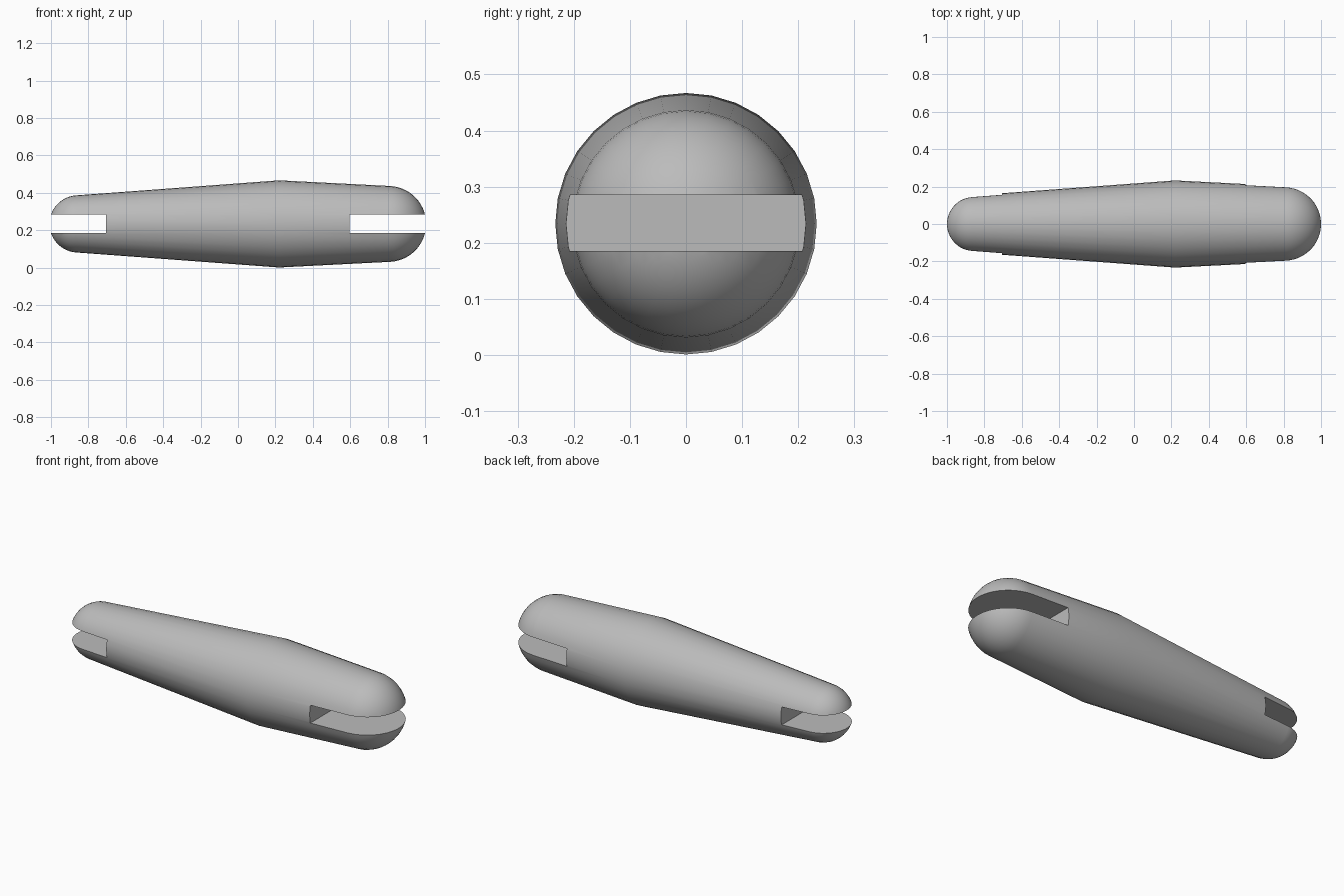
import bpy
import bmesh
from math import atan, cos, sin, pi, tau, radians
from mathutils import Vector

cube = bpy.data.objects.get("Cube")
if cube:
    bpy.data.objects.remove(cube, do_unlink=True)

AXIS_Z = 0.234
SEGMENTS = 32
ARC_STEPS = 14

grey = bpy.data.materials.new("plain_grey")
grey.use_nodes = True
colour = (0.5, 0.5, 0.5, 1)
grey.diffuse_color = colour
grey.node_tree.nodes["Principled BSDF"].inputs["Base Color"].default_value = colour


def add_object(name, bm):
    mesh = bpy.data.meshes.new(name)
    bm.to_mesh(mesh)
    bm.free()
    mesh.materials.append(grey)
    obj = bpy.data.objects.new(name, mesh)
    bpy.context.collection.objects.link(obj)
    obj.location.z = AXIS_Z
    return obj


def round_end(centre, radius, slope, side):
    """Arc from the tip to where it meets the tapered wall."""
    last = pi / 2 + atan(slope)
    angles = [last * i / ARC_STEPS for i in range(ARC_STEPS + 1)]
    return [Vector((centre + side * radius * cos(a), 0, radius * sin(a))) for a in angles]


# Tapered body turned around its long axis, widest right of the middle
profile = round_end(-0.855, 0.153, -0.075, -1)
profile.append(Vector((0.22, 0, 0.233)))
profile += reversed(round_end(0.803, 0.203, -0.052, 1))

bm = bmesh.new()
verts = [bm.verts.new(p) for p in profile]
edges = [bm.edges.new(pair) for pair in zip(verts, verts[1:])]
bmesh.ops.spin(bm, geom=verts + edges, cent=(0, 0, 0), axis=(1, 0, 0),
               angle=tau, steps=SEGMENTS, use_duplicate=False)
bmesh.ops.remove_doubles(bm, verts=bm.verts[:], dist=0.0005)
bmesh.ops.dissolve_degenerate(bm, edges=bm.edges[:], dist=0.0001)
bmesh.ops.recalc_face_normals(bm, faces=bm.faces[:])
body = add_object("slotted_body", bm)

# Flat slots through both rounded ends
for name, inner, outer in (("left_slot", 0.595, 1.2), ("right_slot", -1.2, -0.705)):
    bm = bmesh.new()
    bmesh.ops.create_cube(bm, size=1)
    bmesh.ops.scale(bm, vec=(outer - inner, 1, 0.1), verts=bm.verts[:])
    bmesh.ops.translate(bm, vec=((inner + outer) / 2, 0, 0.001), verts=bm.verts[:])
    cutter = add_object(name + "_cutter", bm)
    cutter.hide_render = True
    cutter.hide_set(True)
    cut = body.modifiers.new(name, "BOOLEAN")
    cut.operation = "DIFFERENCE"
    cut.solver = "EXACT"
    cut.object = cutter

# Apply the cuts, then smooth the turned surface while keeping slot edges sharp
bpy.ops.object.select_all(action="DESELECT")
body.select_set(True)
bpy.context.view_layer.objects.active = body
for modifier in list(body.modifiers):
    bpy.ops.object.modifier_apply(modifier=modifier.name)
bpy.ops.object.shade_smooth_by_angle(angle=radians(30))
for helper in [o for o in bpy.data.objects if o.name.endswith("_slot_cutter")]:
    bpy.data.objects.remove(helper, do_unlink=True)
